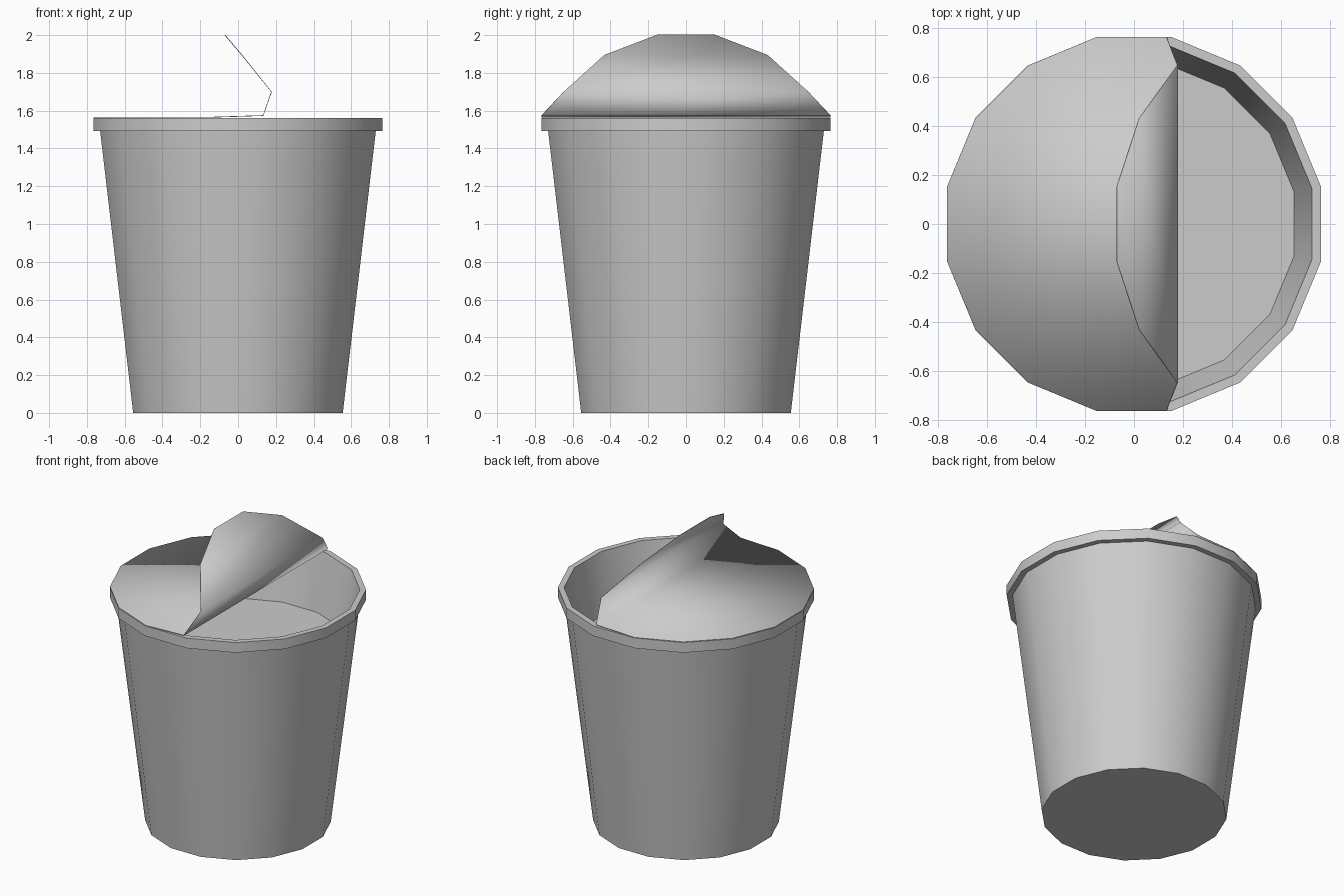
import bpy, bmesh, math

if "Cube" in bpy.data.objects:
    bpy.data.objects.remove(bpy.data.objects["Cube"])

SIDES = 16
HALF = math.pi / SIDES


def finish(name, bm, angle):
    me = bpy.data.meshes.new(name)
    bmesh.ops.recalc_face_normals(bm, faces=bm.faces)
    bm.to_mesh(me)
    bm.free()
    ob = bpy.data.objects.new(name, me)
    bpy.context.collection.objects.link(ob)
    bpy.ops.object.select_all(action='DESELECT')
    ob.select_set(True)
    bpy.context.view_layer.objects.active = ob
    bpy.ops.object.shade_smooth_by_angle(angle=math.radians(angle))
    return ob


def lathe(name, profile):
    """Capped 16-sided revolve of (half width across flats, z) points."""
    bm = bmesh.new()
    rings = []
    for w, z in profile:
        r = w / math.cos(HALF)
        rings.append([bm.verts.new((r * math.cos(HALF + 2 * HALF * i),
                                    r * math.sin(HALF + 2 * HALF * i), z))
                      for i in range(SIDES)])
    for a, b in zip(rings, rings[1:]):
        for i in range(SIDES):
            j = (i + 1) % SIDES
            bm.faces.new((a[i], a[j], b[j], b[i]))
    bm.faces.new(rings[0])
    bm.faces.new(rings[-1])
    return finish(name, bm, 30)


# Tapered cup: base, outer wall, rim lip, inner wall, surface of the contents
lathe("cup", [(0.555, 0), (0.73, 1.493), (0.765, 1.493), (0.765, 1.561),
              (0.728, 1.561), (0.655, 1.185)])

# Foil lid: columns (x, half width in y, z), flat at the left then peeled back
columns = [(-0.765, 0.152, 1.567), (-0.648, 0.433, 1.567),
           (-0.433, 0.648, 1.567), (-0.152, 0.765, 1.567),
           (0.132, 0.765, 1.576), (0.175, 0.648, 1.70),
           (0.02, 0.433, 1.892), (-0.072, 0.152, 2.0)]
bm = bmesh.new()
pairs = [(bm.verts.new((x, -y, z)), bm.verts.new((x, y, z))) for x, y, z in columns]
for (a, b), (c, d) in zip(pairs, pairs[1:]):
    bm.faces.new((a, c, d, b))
bm.normal_update()
lid = finish("peeled_lid", bm, 65)
mod = lid.modifiers.new("foil_thickness", 'SOLIDIFY')
mod.thickness = 0.004
# grow the foil to the underside of the flat part
mod.offset = -1 if lid.data.polygons[0].normal.z > 0 else 1
